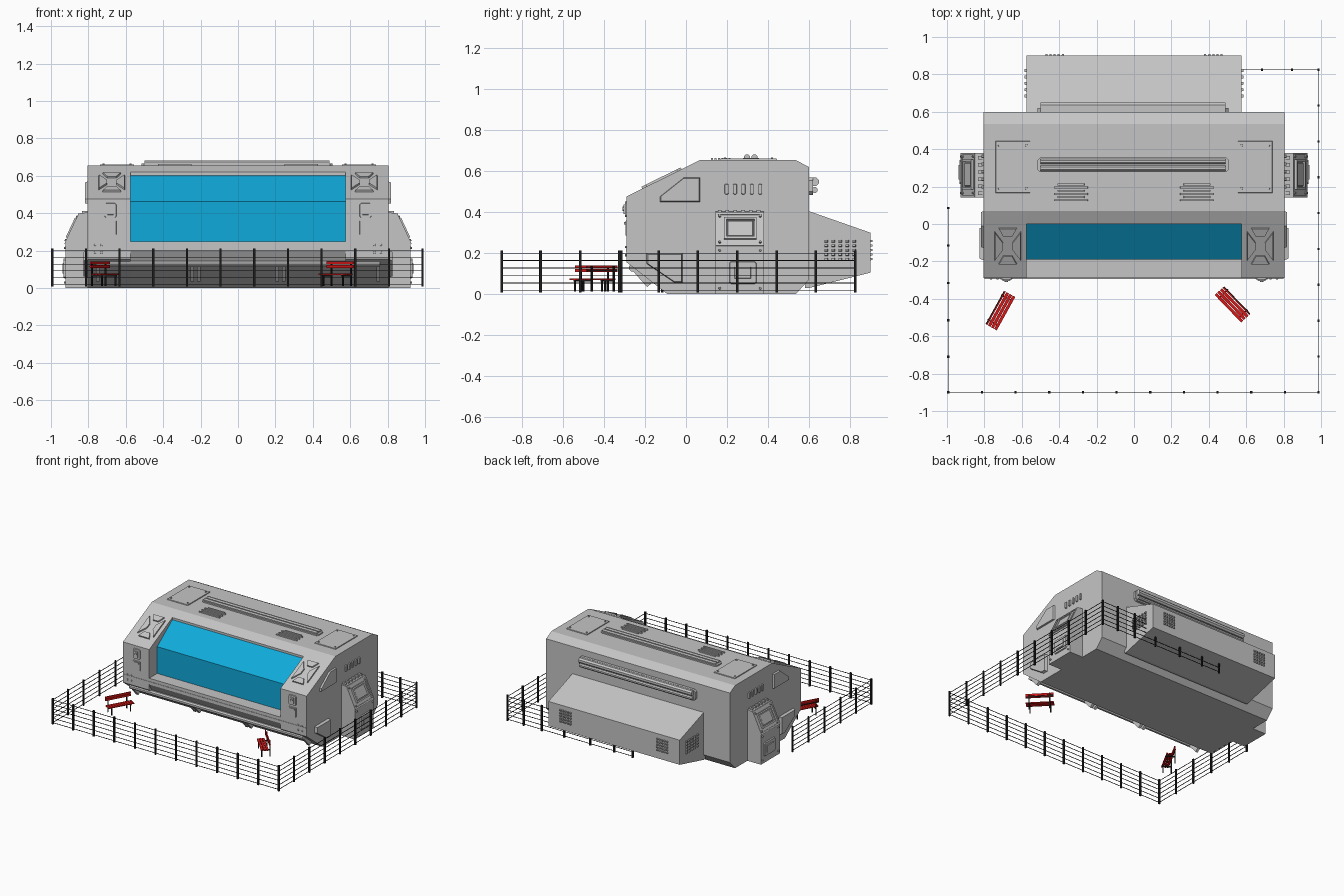
import bpy, bmesh, math
from mathutils import Vector, Matrix

if "Cube" in bpy.data.objects:
    bpy.data.objects.remove(bpy.data.objects["Cube"])


def material(name, rgb):
    m = bpy.data.materials.new(name)
    m.diffuse_color = (*rgb, 1)
    m.use_nodes = True
    m.node_tree.nodes["Principled BSDF"].inputs["Base Color"].default_value = m.diffuse_color
    return m


GREY = material("hull grey", (0.56, 0.56, 0.56))
CYAN = material("cyan glass", (0.005, 0.40, 0.70))
RED = material("bench red", (0.68, 0.008, 0.008))
BLACK = material("black metal", (0.012, 0.012, 0.012))


def frame(o, u, v):
    """Matrix whose local z is the outward normal u x v."""
    u, v = Vector(u).normalized(), Vector(v).normalized()
    m = Matrix((u, v, u.cross(v))).transposed().to_4x4()
    m.translation = o
    return m


SIDE = frame((0, 0, 0), (0, 1, 0), (0, 0, 1))          # (y, z), out +x
FRONT = frame((0, 0, 0), (1, 0, 0), (0, 0, 1))         # (x, z), out -y
BACK = frame((0, 0, 0), (-1, 0, 0), (0, 0, 1))         # (-x, z), out +y
TOP = frame((0, 0, 0), (1, 0, 0), (0, 1, 0))           # (x, y), out +z
SLOPE = frame((0, -0.29, 0.477), (1, 0, 0), (0, 0.36, 0.178))
POD = frame((0.923, 0, 0.235), (0, 1, 0), (-0.078, 0, 0.165))


def prism(bm, pts, d0, d1, F, taper=1.0):
    """Extrude an outline from depth d0 to d1 in a frame, optionally tapered."""
    cx = sum(p[0] for p in pts) / len(pts)
    cy = sum(p[1] for p in pts) / len(pts)
    a = [bm.verts.new(F @ Vector((x, y, d0))) for x, y in pts]
    b = [bm.verts.new(F @ Vector((cx + (x - cx) * taper, cy + (y - cy) * taper, d1))) for x, y in pts]
    bm.faces.new(a[::-1])
    bm.faces.new(b)
    for i in range(len(pts)):
        j = (i + 1) % len(pts)
        bm.faces.new((a[i], a[j], b[j], b[i]))


def rect(x0, x1, y0, y1):
    return [(x0, y0), (x1, y0), (x1, y1), (x0, y1)]


def cut_rect(x0, x1, y0, y1, c):
    return [(x0 + c, y0), (x1 - c, y0), (x1, y0 + c), (x1, y1 - c),
            (x1 - c, y1), (x0 + c, y1), (x0, y1 - c), (x0, y0 + c)]


def disc(x, y, r, n=8):
    return [(x + r * math.cos((i + .5) * math.tau / n), y + r * math.sin((i + .5) * math.tau / n)) for i in range(n)]


def rim(bm, x0, x1, y0, y1, w, d0, d1, F):
    for r in ((x0, x1, y0, y0 + w), (x0, x1, y1 - w, y1), (x0, x0 + w, y0 + w, y1 - w), (x1 - w, x1, y0 + w, y1 - w)):
        prism(bm, rect(*r), d0, d1, F)


def bolts(bm, x0, x1, y0, y1, d0, d1, F, r=0.007):
    for x in (x0, x1):
        for y in (y0, y1):
            prism(bm, disc(x, y, r), d0, d1, F, 0.8)


def make(name, bm, mat, mirror=False):
    bmesh.ops.recalc_face_normals(bm, faces=bm.faces)
    me = bpy.data.meshes.new(name)
    bm.to_mesh(me)
    bm.free()
    me.materials.append(mat)
    ob = bpy.data.objects.new(name, me)
    bpy.context.collection.objects.link(ob)
    if mirror:
        ob.modifiers.new("mirror", 'MIRROR')
    return ob


def new():
    return bmesh.new()


# --- hull: solid end sections and a centre section with the recessed window
rear = [(0.07, 0.655), (0.535, 0.655), (0.6, 0.62), (0.6, 0.07), (0.535, 0.0), (-0.09, 0.0)]
bm = new()
prism(bm, rear + [(-0.29, 0.156), (-0.29, 0.477)], 0.575, 0.805, SIDE)
make("hull_end", bm, GREY, True)
bm = new()
prism(bm, rear + [(-0.25, 0.13), (-0.29, 0.2), (-0.29, 0.25), (-0.19, 0.25), (-0.19, 0.462),
                  (0.0, 0.603), (0.0, 0.62)], -0.575, 0.575, SIDE)
hull = make("hull_centre", bm, GREY)
hull.data.materials.append(CYAN)
for p in hull.data.polygons:      # window panes face forward inside the recess
    if p.normal.y < -0.3 and -0.2 < p.center.y < -0.05 and p.center.z > 0.3:
        p.material_index = 1

# --- rear engine box with grilles
bm = new()
prism(bm, [(0.58, 0.415), (0.6, 0.405), (0.9, 0.30), (0.9, 0.105), (0.6, 0.03), (0.58, 0.03)], -0.575, 0.575, SIDE)
make("engine_box", bm, GREY)
bm = new()
for i in range(5):
    for j in range(5):
        y, z = 0.675 + i * 0.034, 0.165 + j * 0.022
        prism(bm, rect(y, y + 0.018, z, z + 0.013), 0.57, 0.586, SIDE, 0.8)
        x = -0.475 + i * 0.022
        prism(bm, rect(x, x + 0.013, z, z + 0.013), 0.895, 0.91, BACK, 0.8)
make("engine_grille", bm, GREY, True)

# --- long raised conduits on the roof and the rear wall
bm = new()
prism(bm, cut_rect(-0.515, 0.505, 0.277, 0.355, 0.012), 0.65, 0.665, TOP)
for y in (0.298, 0.334):
    prism(bm, disc(y, 0.668, 0.015), -0.5, 0.49, SIDE)
make("roof_conduit", bm, GREY)
bm = new()
prism(bm, cut_rect(-0.505, 0.515, 0.485, 0.57, 0.015), 0.59, 0.62, BACK)
for z, r in ((0.508, 0.015), (0.548, 0.022)):
    prism(bm, disc(0.628, z, r), -0.5, 0.49, SIDE)
make("rear_conduit", bm, GREY)

# --- roof hatches and vents
bm = new()
prism(bm, rect(0.555, 0.74, 0.165, 0.445), 0.65, 0.661, TOP, 0.98)
bolts(bm, 0.575, 0.72, 0.19, 0.42, 0.655, 0.667, TOP)
for i in range(6):
    e = 0.02 * (i % 2)
    prism(bm, rect(0.245 + e, 0.43 - e, 0.122 + i * 0.017, 0.132 + i * 0.017), 0.65, 0.664, TOP, 0.97)
make("roof_hatch_and_vent", bm, GREY, True)

# --- plates on the sloped front corners
bm = new()
u0, u1, v0, v1, c = 0.605, 0.745, 0.085, 0.3, 0.05
for pts in ([(u0 + .02, v0), (u1 - .02, v0), (u1 - .045, v0 + c), (u0 + .045, v0 + c)],
            [(u0 + .045, v1 - c), (u1 - .045, v1 - c), (u1 - .02, v1), (u0 + .02, v1)],
            [(u0, v0 + .02), (u0 + .045, v0 + .085), (u0 + .045, v1 - .085), (u0, v1 - .02)],
            [(u1 - .045, v0 + .085), (u1, v0 + .02), (u1, v1 - .02), (u1 - .045, v1 - .085)]):
    prism(bm, pts, -0.005, 0.010, SLOPE, 0.94)
make("front_corner_plate", bm, GREY, True)

# --- control boxes on the vertical front corners
bm = new()
prism(bm, cut_rect(0.65, 0.715, 0.375, 0.455, 0.008), 0.285, 0.298, FRONT, 0.94)
prism(bm, rect(0.665, 0.70, 0.39, 0.44), 0.29, 0.304, FRONT, 0.9)
prism(bm, disc(0.683, 0.417, 0.011), 0.29, 0.311, FRONT)
prism(bm, rect(0.65, 0.715, 0.285, 0.36), 0.285, 0.296, FRONT, 0.94)
prism(bm, rect(0.66, 0.705, 0.34, 0.352), 0.285, 0.302, FRONT)
bolts(bm, 0.73, 0.765, 0.19, 0.23, 0.285, 0.297, FRONT)
make("front_control_box", bm, GREY, True)

# --- lower bumper pipe, lip and brackets under the window
bm = new()
prism(bm, disc(-0.262, 0.128, 0.018), -0.76, 0.76, SIDE)
prism(bm, [(-0.293, 0.205), (-0.293, 0.225), (-0.28, 0.225), (-0.28, 0.205)], -0.8, 0.8, SIDE)
make("bumper_pipe", bm, GREY)
bm = new()
for x in (0.2, 0.235, 0.74):
    prism(bm, [(-0.27, 0.125), (-0.24, 0.14), (-0.16, 0.06), (-0.19, 0.035)], x, x + 0.02, SIDE)
make("bumper_bracket", bm, GREY, True)

# --- side wall plates and vents
bm = new()
prism(bm, [(-0.13, 0.45), (0.07, 0.45), (0.07, 0.57), (-0.01, 0.57), (-0.13, 0.475)], 0.8, 0.818, SIDE, 0.93)
prism(bm, [(-0.195, 0.15), (-0.055, 0.055), (-0.015, 0.055), (-0.015, 0.2), (-0.195, 0.2)], 0.8, 0.826, SIDE, 0.9)
for i in range(5):
    y = 0.188 + i * 0.041
    prism(bm, cut_rect(y, y + 0.02, 0.485, 0.54, 0.005), 0.8, 0.815, SIDE, 0.85)
make("side_plate", bm, GREY, True)

# --- side airlock pods
bm = new()
prism(bm, [(0.8, 0.405), (0.845, 0.40), (0.923, 0.235), (0.923, 0.0), (0.8, 0.0)], -0.38, -0.143, FRONT)
rim(bm, 0.143, 0.38, 0.0, 0.18, 0.012, -0.002, 0.006, POD)
rim(bm, 0.185, 0.345, 0.035, 0.15, 0.012, -0.002, 0.014, POD)
prism(bm, rect(0.2, 0.33, 0.05, 0.135), -0.002, 0.008, POD, 0.92)
bolts(bm, 0.165, 0.362, 0.02, 0.16, -0.002, 0.012, POD)
prism(bm, cut_rect(0.21, 0.345, 0.05, 0.16, 0.008), 0.92, 0.932, SIDE, 0.94)
prism(bm, rect(0.235, 0.32, 0.075, 0.135), 0.925, 0.937, SIDE, 0.9)
bolts(bm, 0.165, 0.362, 0.03, 0.215, 0.92, 0.931, SIDE)
for i in range(6):               # small ribs where the pod meets the hull
    y = 0.155 + i * 0.038
    prism(bm, rect(y, y + 0.018, 0.395, 0.412), 0.8, 0.835, SIDE)
make("airlock_pod", bm, GREY, True)

# --- fence: posts and six wires along an open rectangle
X0, X1, Y0, Y1 = -0.993, 0.987, -0.9, 0.825
posts = [(X0, y) for y in (0.085, -0.115, -0.315, -0.515, -0.71)]
posts += [(X0 + i * (X1 - X0) / 11, Y0) for i in range(12)]
posts += [(X1, Y0 + i * (Y1 - Y0) / 9) for i in range(1, 10)]
posts += [(x, Y1) for x in (0.845, 0.685, 0.49, 0.26, 0.05, -0.11)]
bm = new()
for x, y in posts:
    prism(bm, rect(x - 0.006, x + 0.006, y - 0.006, y + 0.006), 0.008, 0.212, TOP)
make("fence_posts", bm, BLACK)
bm = new()
path = [(X0, 0.085), (X0, Y0), (X1, Y0), (X1, Y1), (-0.11, Y1)]
w = 0.0017
for (ax, ay), (bx, by) in zip(path, path[1:]):
    r = rect(min(ax, bx) - w, max(ax, bx) + w, min(ay, by) - w, max(ay, by) + w)
    for z in (0.02, 0.055, 0.092, 0.128, 0.164, 0.2):
        prism(bm, r, z - w, z + w, TOP)
make("fence_wires", bm, BLACK)


# --- benches: red slats on black frames
def bench(name, x, y, angle):
    M = Matrix.Translation((x, y, 0)) @ Matrix.Rotation(math.radians(angle), 4, 'Z')
    bm = new()
    for i in range(3):
        prism(bm, rect(-0.102, 0.102, -0.034 + i * 0.019, -0.018 + i * 0.019), 0.07, 0.077, M)
    for z in (0.108, 0.126):
        prism(bm, rect(-0.102, 0.102, 0.024, 0.031), z, z + 0.015, M)
    make(name + "_slats", bm, RED)
    bm = new()
    for s in (-0.075, 0.075):
        a, b = s - 0.004, s + 0.004
        prism(bm, rect(a, b, -0.03, -0.022), 0.012, 0.07, M)
        prism(bm, rect(a, b, 0.031, 0.038), 0.012, 0.138, M)
        prism(bm, rect(a, b, -0.034, 0.036), 0.062, 0.07, M)
    prism(bm, rect(-0.1, 0.1, 0.031, 0.035), 0.112, 0.118, M)
    make(name + "_frame", bm, BLACK)


bench("left_bench", -0.714, -0.463, 61)
bench("right_bench", 0.527, -0.43, -46)
